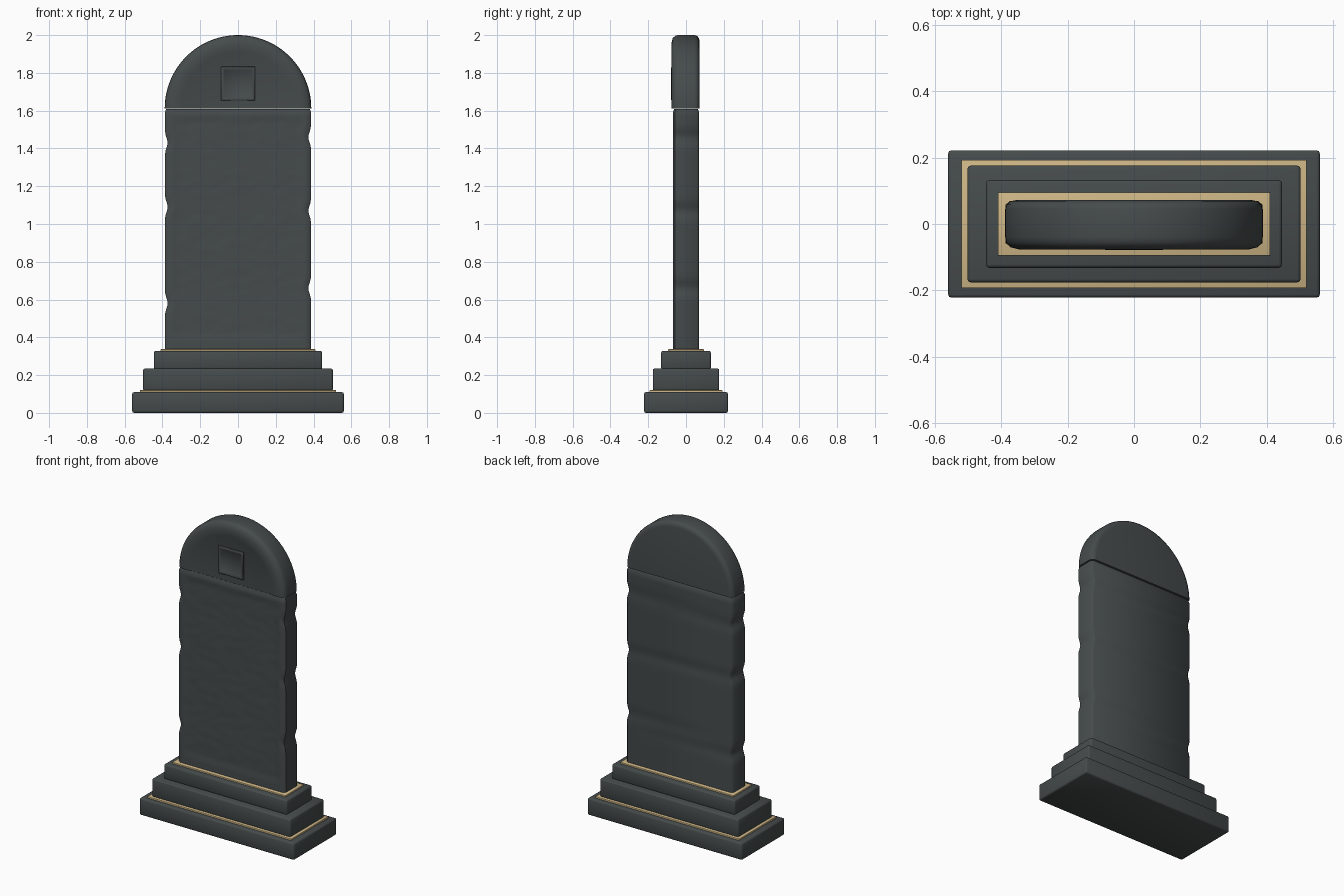
import bpy, bmesh, math

cube = bpy.data.objects.get("Cube")
if cube:
    bpy.data.objects.remove(cube, do_unlink=True)


def material(name, color):
    m = bpy.data.materials.new(name)
    m.use_nodes = True
    m.diffuse_color = (*color, 1)
    m.node_tree.nodes["Principled BSDF"].inputs["Base Color"].default_value = (*color, 1)
    return m


stone = material("dark stone", (0.06, 0.07, 0.07))
gold = material("pale gold", (0.62, 0.47, 0.24))


def finish(name, bm, mat, angle=None):
    bmesh.ops.recalc_face_normals(bm, faces=bm.faces)
    mesh = bpy.data.meshes.new(name)
    bm.to_mesh(mesh)
    bm.free()
    mesh.materials.append(mat)
    ob = bpy.data.objects.new(name, mesh)
    bpy.context.collection.objects.link(ob)
    bpy.ops.object.select_all(action="DESELECT")
    ob.select_set(True)
    bpy.context.view_layer.objects.active = ob
    if angle:
        bpy.ops.object.shade_smooth_by_angle(angle=math.radians(angle))
    else:
        bpy.ops.object.shade_smooth()


def block(name, hx, hy, z0, z1, mat, bevel):
    bm = bmesh.new()
    bmesh.ops.create_cube(bm, size=1)
    for v in bm.verts:
        v.co = (v.co.x * 2 * hx, v.co.y * 2 * hy, z0 + (v.co.z + 0.5) * (z1 - z0))
    bmesh.ops.bevel(bm, geom=bm.edges[:], offset=bevel, segments=2,
                    profile=0.5, affect="EDGES")
    finish(name, bm, mat)


# Stepped plinth with thin gold trims
block("plinth_base", 0.56, 0.222, 0, 0.11, stone, 0.01)
block("lower_trim", 0.52, 0.193, 0.105, 0.12, gold, 0.002)
block("plinth_middle", 0.502, 0.176, 0.115, 0.235, stone, 0.01)
block("plinth_top", 0.446, 0.132, 0.23, 0.328, stone, 0.01)
block("upper_trim", 0.41, 0.095, 0.322, 0.337, gold, 0.002)


# Slab: stacked cross-sections with chipped side edges and a rough front
NOTCHES = {1: (0.66, 1.07, 1.46), -1: (0.58, 1.09, 1.43)}


def half_width(side, z):
    chip = sum(0.015 * math.exp(-((z - n) / 0.035) ** 2) for n in NOTCHES[side])
    return side * (0.387 - chip)


def roughness(x, z):
    wave = math.sin(37 * x + 3 * math.sin(23 * z)) * math.sin(41 * z + 2 * math.sin(19 * x))
    return 0.0015 * wave


def section(z):
    left, right = half_width(-1, z), half_width(1, z)
    pts = []
    columns = 32
    for i in range(columns + 1):
        x = left + 0.018 + (right - left - 0.036) * i / columns
        inside = 0.06 < i / columns < 0.94 and 0.39 < z < 1.55
        pts.append((x, -0.07 + (0.004 + roughness(x, z) if inside else 0), z))
    pts += [(right, -0.058, z), (right, 0.058, z), (right - 0.014, 0.07, z),
            (left + 0.014, 0.07, z), (left, 0.058, z), (left, -0.058, z)]
    return pts


bm = bmesh.new()
rows = 64
rings = [[bm.verts.new(p) for p in section(0.33 + 1.278 * r / rows)]
         for r in range(rows + 1)]
for a, b in zip(rings, rings[1:]):
    for i in range(len(a)):
        j = (i + 1) % len(a)
        bm.faces.new((a[i], a[j], b[j], b[i]))
bm.faces.new(rings[0])
bm.faces.new(rings[-1])
for v in rings[-1]:
    v.co.x *= 0.985
    v.co.y *= 0.9
finish("slab", bm, stone, 50)


# Arched cap: a profile swept half a turn, with a shallow recessed field
profile = [(0.28, -0.069), (0.305, -0.077), (0.345, -0.077), (0.372, -0.07),
           (0.385, -0.056), (0.388, -0.04), (0.388, 0.045), (0.383, 0.06),
           (0.37, 0.069), (0.355, 0.072)]
bm = bmesh.new()
steps = 64
base_z = 1.612
arcs = []
for s in range(steps + 1):
    t = math.pi * s / steps
    arcs.append([bm.verts.new((r * math.cos(t), y, base_z + r * math.sin(t)))
                 for r, y in profile])
for a, b in zip(arcs, arcs[1:]):
    for i in range(len(profile) - 1):
        bm.faces.new((a[i], a[i + 1], b[i + 1], b[i]))
bm.faces.new([a[0] for a in arcs])
bm.faces.new([a[-1] for a in arcs])
bm.faces.new(arcs[0] + arcs[-1][::-1])
finish("arched_cap", bm, stone, 50)


# Raised square panel with a sunken centre
def front_face(bm):
    bm.normal_update()
    return min(bm.faces, key=lambda f: f.calc_center_median().y)


bm = bmesh.new()
bmesh.ops.create_cube(bm, size=1)
for v in bm.verts:
    v.co = (v.co.x * 0.18, -0.07 + v.co.y * 0.018, 1.743 + v.co.z * 0.18)
bmesh.ops.bevel(bm, geom=list(front_face(bm).edges), offset=0.006, segments=2,
                profile=0.5, affect="EDGES")
front = front_face(bm)
bmesh.ops.inset_region(bm, faces=[front], thickness=0.008)
bmesh.ops.inset_region(bm, faces=[front], thickness=0.008, depth=-0.006)
finish("square_panel", bm, stone, 50)
